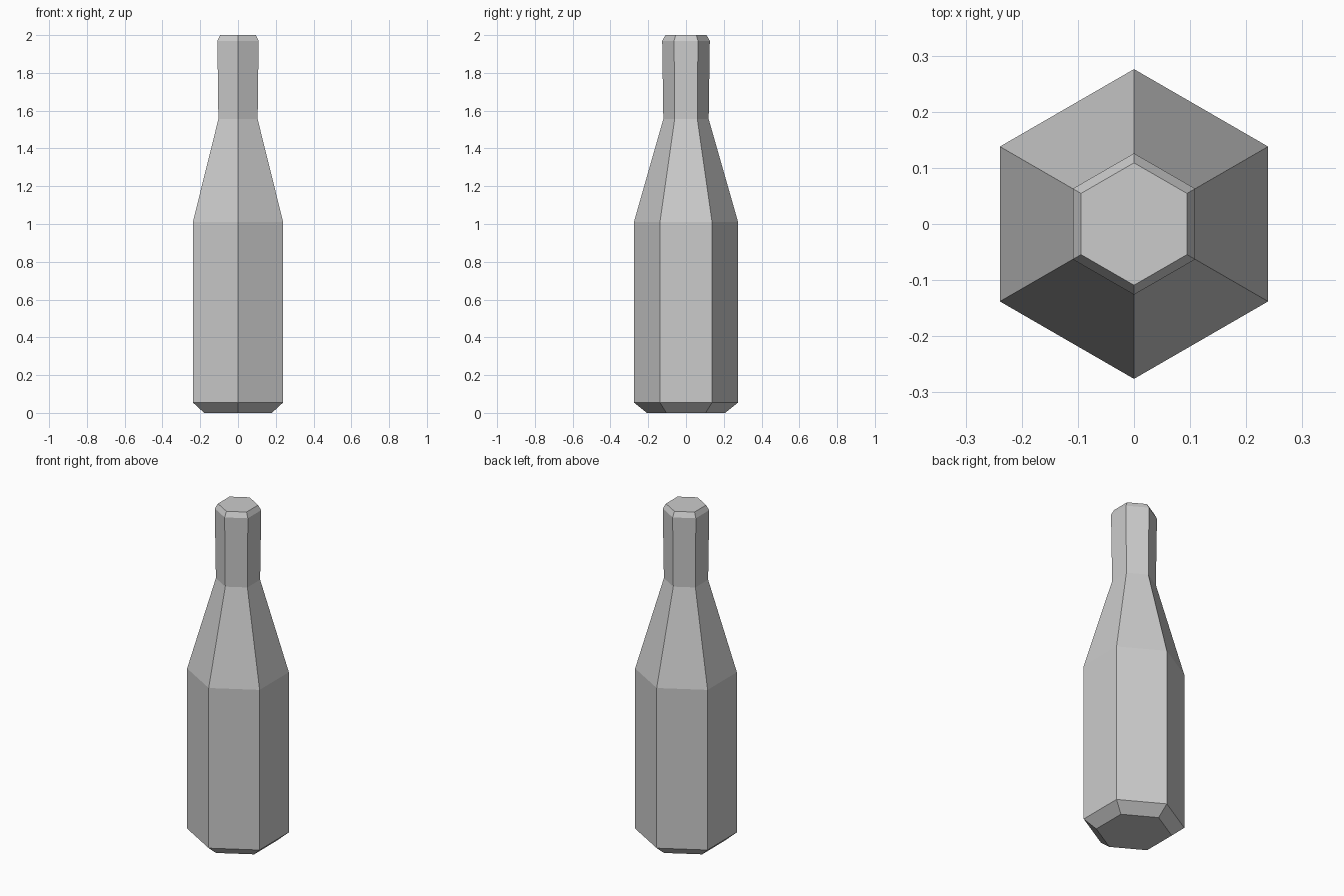
import bpy, bmesh, math

if "Cube" in bpy.data.objects:
    bpy.data.objects.remove(bpy.data.objects["Cube"])

# Bottle profile: (radius, height) from base to lip
PROFILE = [(0.207, 0.0), (0.276, 0.055), (0.276, 1.01),
           (0.120, 1.555), (0.126, 1.97), (0.109, 2.0)]
SIDES = 6

grey = bpy.data.materials.new("plain grey")
grey.diffuse_color = (0.6, 0.6, 0.6, 1)
grey.use_nodes = True
grey.node_tree.nodes["Principled BSDF"].inputs["Base Color"].default_value = grey.diffuse_color

# Six-sided rings with a corner on the front and back
bm = bmesh.new()
rings = []
for r, z in PROFILE:
    angles = [math.pi / 2 + i * math.tau / SIDES for i in range(SIDES)]
    rings.append([bm.verts.new((r * math.cos(a), r * math.sin(a), z)) for a in angles])

# Walls between rings
for low, high in zip(rings, rings[1:]):
    for i in range(SIDES):
        j = (i + 1) % SIDES
        bm.faces.new((low[i], low[j], high[j], high[i]))

# Base and top caps
bm.faces.new(rings[0][::-1])
bm.faces.new(rings[-1])
bmesh.ops.recalc_face_normals(bm, faces=bm.faces[:])

mesh = bpy.data.meshes.new("bottle")
bm.to_mesh(mesh)
bm.free()
mesh.materials.append(grey)
bottle = bpy.data.objects.new("bottle", mesh)
bpy.context.collection.objects.link(bottle)
